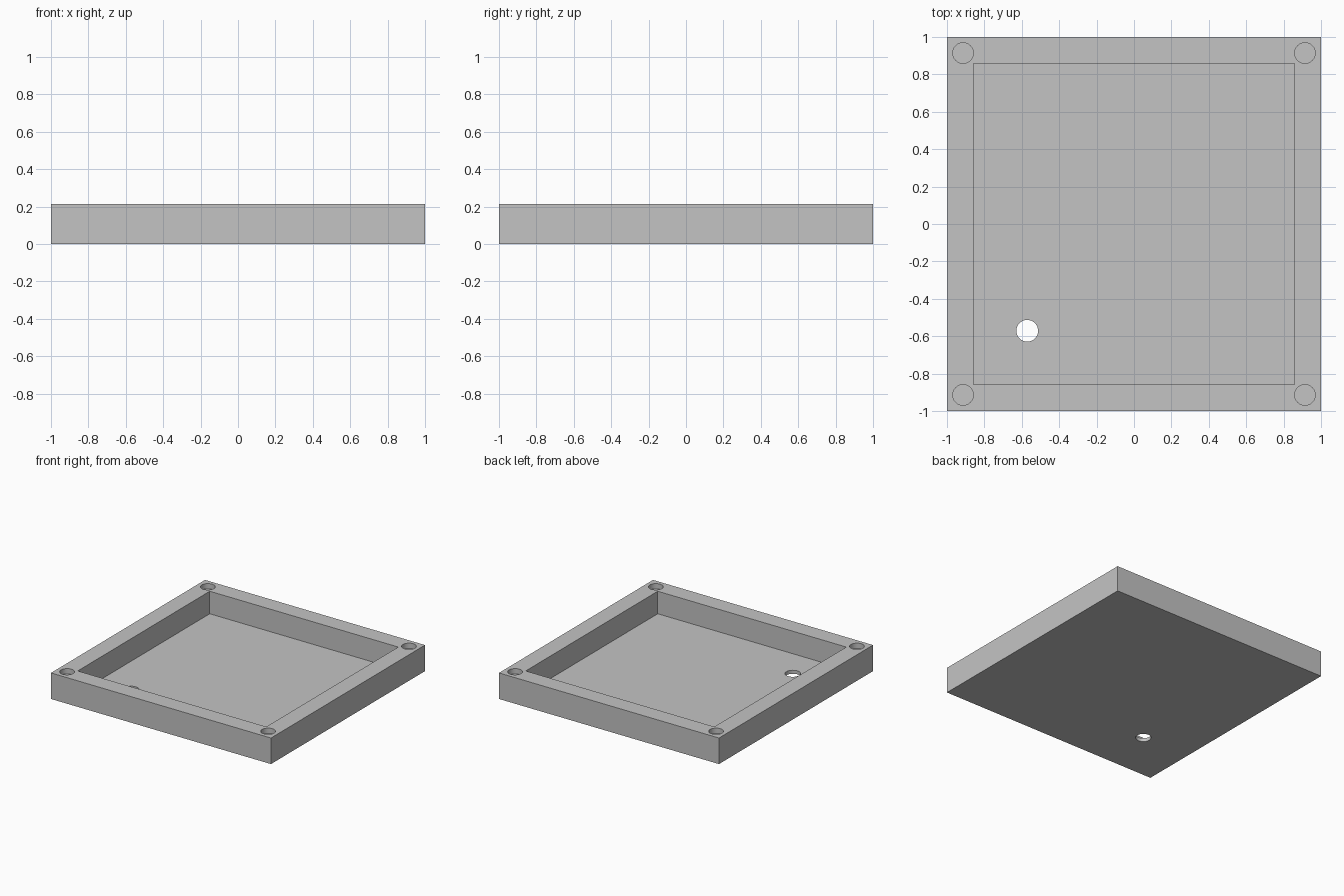
import bpy
import bmesh
from mathutils import Matrix, Vector

if "Cube" in bpy.data.objects:
    bpy.data.objects.remove(bpy.data.objects["Cube"], do_unlink=True)

HEIGHT = 0.214
FLOOR = 0.029
INNER = 0.857      # half width of the recess
CORNER = 0.914     # offset of the corner sockets
SOCKET_DEPTH = 0.043

grey = bpy.data.materials.new("plain_grey")
grey.use_nodes = True
colour = (0.55, 0.55, 0.55, 1)
grey.diffuse_color = colour
grey.node_tree.nodes["Principled BSDF"].inputs["Base Color"].default_value = colour


def finish(name, bm):
    mesh = bpy.data.meshes.new(name)
    bm.to_mesh(mesh)
    bm.free()
    mesh.materials.append(grey)
    obj = bpy.data.objects.new(name, mesh)
    bpy.context.collection.objects.link(obj)
    return obj


def box(name, half, z0, z1):
    bm = bmesh.new()
    size = Matrix.Diagonal((2 * half, 2 * half, z1 - z0, 1))
    bmesh.ops.create_cube(bm, size=1, matrix=Matrix.Translation((0, 0, (z0 + z1) / 2)) @ size)
    return finish(name, bm)


def cylinder(name, x, y, radius, z0, z1):
    bm = bmesh.new()
    bmesh.ops.create_cone(bm, cap_ends=True, segments=48, radius1=radius, radius2=radius,
                          depth=z1 - z0, matrix=Matrix.Translation(Vector((x, y, (z0 + z1) / 2))))
    return finish(name, bm)


# Square tray body
tray = box("tray", 1, 0, HEIGHT)

# Recess, drain hole through the floor, and blind corner sockets
cutters = [box("recess_cutter", INNER, FLOOR, HEIGHT + 0.1),
           cylinder("floor_hole_cutter", -0.571, -0.571, 0.058, -0.1, 0.1)]
for x in (-CORNER, CORNER):
    for y in (-CORNER, CORNER):
        cutters.append(cylinder("socket_cutter", x, y, 0.055,
                                HEIGHT - SOCKET_DEPTH, HEIGHT + 0.1))

bpy.context.view_layer.objects.active = tray
for cutter in cutters:
    cutter.hide_render = True
    cut = tray.modifiers.new(cutter.name, "BOOLEAN")
    cut.operation = "DIFFERENCE"
    cut.solver = "EXACT"
    cut.object = cutter
    bpy.ops.object.modifier_apply(modifier=cut.name)
    bpy.data.objects.remove(cutter, do_unlink=True)

# Smooth round walls, crisp edges
tray.select_set(True)
bpy.ops.object.shade_smooth_by_angle()
